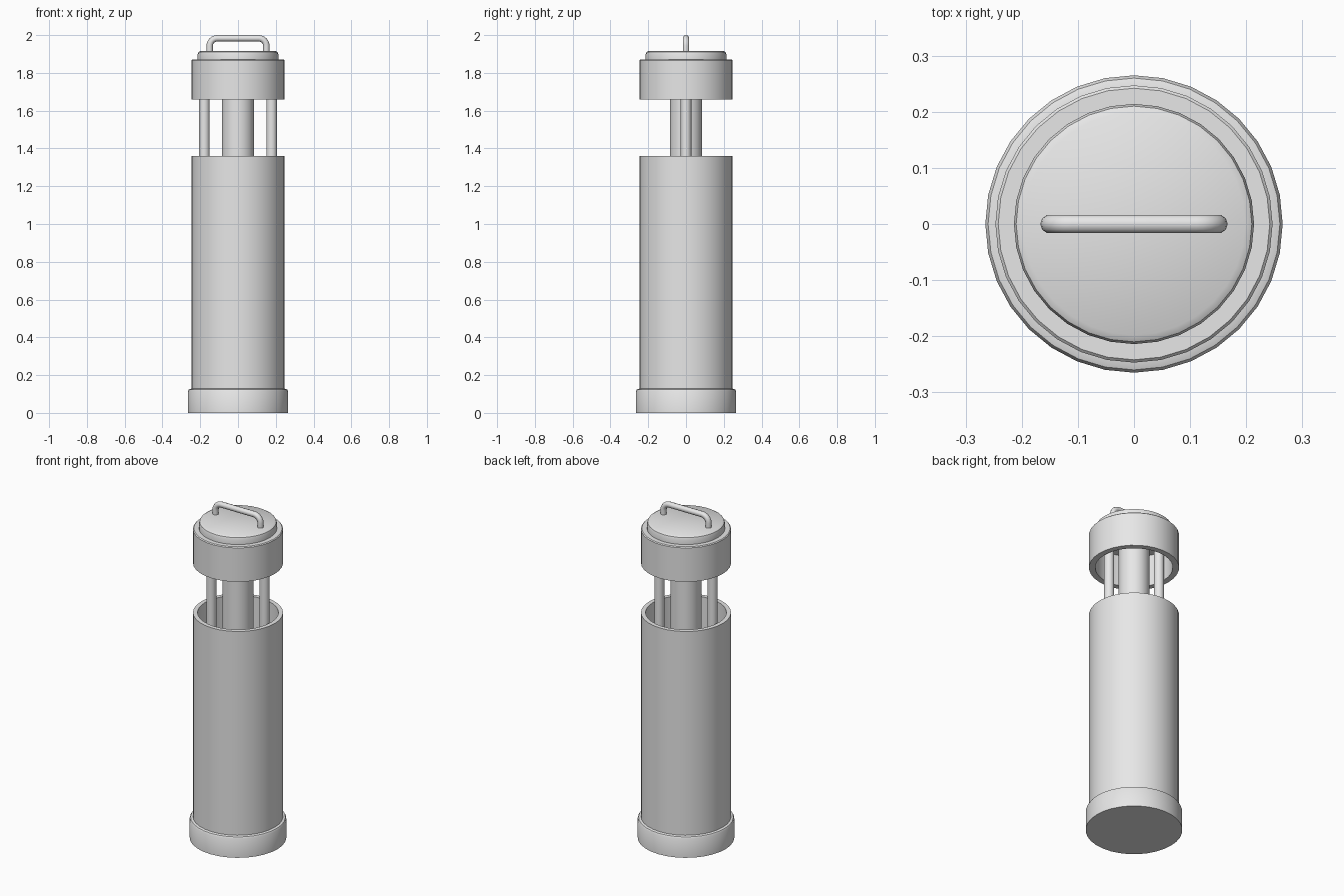
import bpy
import math

cube = bpy.data.objects.get("Cube")
if cube:
    bpy.data.objects.remove(cube, do_unlink=True)

# Single plain grey finish
GREY = (0.8, 0.8, 0.8, 1.0)
grey = bpy.data.materials.new("plain grey")
grey.use_nodes = True
grey.diffuse_color = GREY
grey.node_tree.nodes["Principled BSDF"].inputs["Base Color"].default_value = GREY


def finish(obj, name, angle=35):
    obj.name = name
    obj.data.name = name
    obj.data.materials.append(grey)
    bpy.ops.object.select_all(action='DESELECT')
    obj.select_set(True)
    bpy.context.view_layer.objects.active = obj
    bpy.ops.object.shade_smooth_by_angle(angle=math.radians(angle))
    return obj


def lathe(name, profile, sides=32):
    """Turn a (radius, height) outline around z; radius 0 closes on the axis."""
    verts, rings, faces = [], [], []
    for r, z in profile:
        count = sides if r else 1
        rings.append([len(verts) + i % count for i in range(sides)])
        for i in range(count):
            a = math.tau * i / sides
            verts.append((r * math.cos(a), r * math.sin(a), z))
    for low, high in zip(rings, rings[1:]):
        for i in range(sides):
            j = (i + 1) % sides
            quad = [low[i], low[j], high[j], high[i]]
            faces.append(list(dict.fromkeys(quad)))
    mesh = bpy.data.meshes.new(name)
    mesh.from_pydata(verts, [], faces)
    obj = bpy.data.objects.new(name, mesh)
    bpy.context.collection.objects.link(obj)
    return finish(obj, name)


def rod(name, x, radius, bottom, top, sides):
    bpy.ops.mesh.primitive_cylinder_add(
        vertices=sides, radius=radius, depth=top - bottom,
        location=(x, 0, (bottom + top) / 2))
    return finish(bpy.context.object, name)


# Foot cap with a softened upper edge
lathe("base", [(0, 0), (0.265, 0), (0.265, 0.115), (0.26, 0.124),
               (0.248, 0.128), (0, 0.128)])

# Open-topped hollow body
lathe("body_tube", [(0.247, 0.1), (0.247, 1.36), (0.222, 1.36),
                    (0.222, 0.13), (0, 0.13)])

# Hollow head, open underneath
lathe("head", [(0, 1.85), (0.213, 1.85), (0.213, 1.66), (0.247, 1.66),
               (0.247, 1.865), (0.242, 1.87), (0, 1.87)])

# Raised lid with a rounded rim
lathe("lid", [(0, 1.865), (0.214, 1.865), (0.214, 1.898), (0.21, 1.91),
              (0.198, 1.917), (0, 1.917)])

# Centre column and the pair of supports
rod("centre_column", 0, 0.085, 0.12, 1.86, 32)
for side, x in (("left", 0.178), ("right", -0.178)):
    rod(side + "_support", x, 0.028, 0.12, 1.86, 16)

# Carrying handle: a bent bar with rounded corners
LEG, TOP, BEND = 0.15, 1.983, 0.04
half = [(LEG, 1.9)]
for step in range(7):
    a = math.radians(15 * step)
    half.append((LEG - BEND + BEND * math.cos(a), TOP - BEND + BEND * math.sin(a)))
path = half + [(-x, z) for x, z in reversed(half)]
curve = bpy.data.curves.new("handle", 'CURVE')
curve.dimensions = '3D'
curve.bevel_depth = 0.017
curve.bevel_resolution = 3
curve.use_fill_caps = True
spline = curve.splines.new('POLY')
spline.points.add(len(path) - 1)
for point, (x, z) in zip(spline.points, path):
    point.co = (x, 0, z, 1)
handle = bpy.data.objects.new("handle", curve)
bpy.context.collection.objects.link(handle)
bpy.ops.object.select_all(action='DESELECT')
handle.select_set(True)
bpy.context.view_layer.objects.active = handle
bpy.ops.object.convert(target='MESH')
finish(bpy.context.object, "handle", 50)
